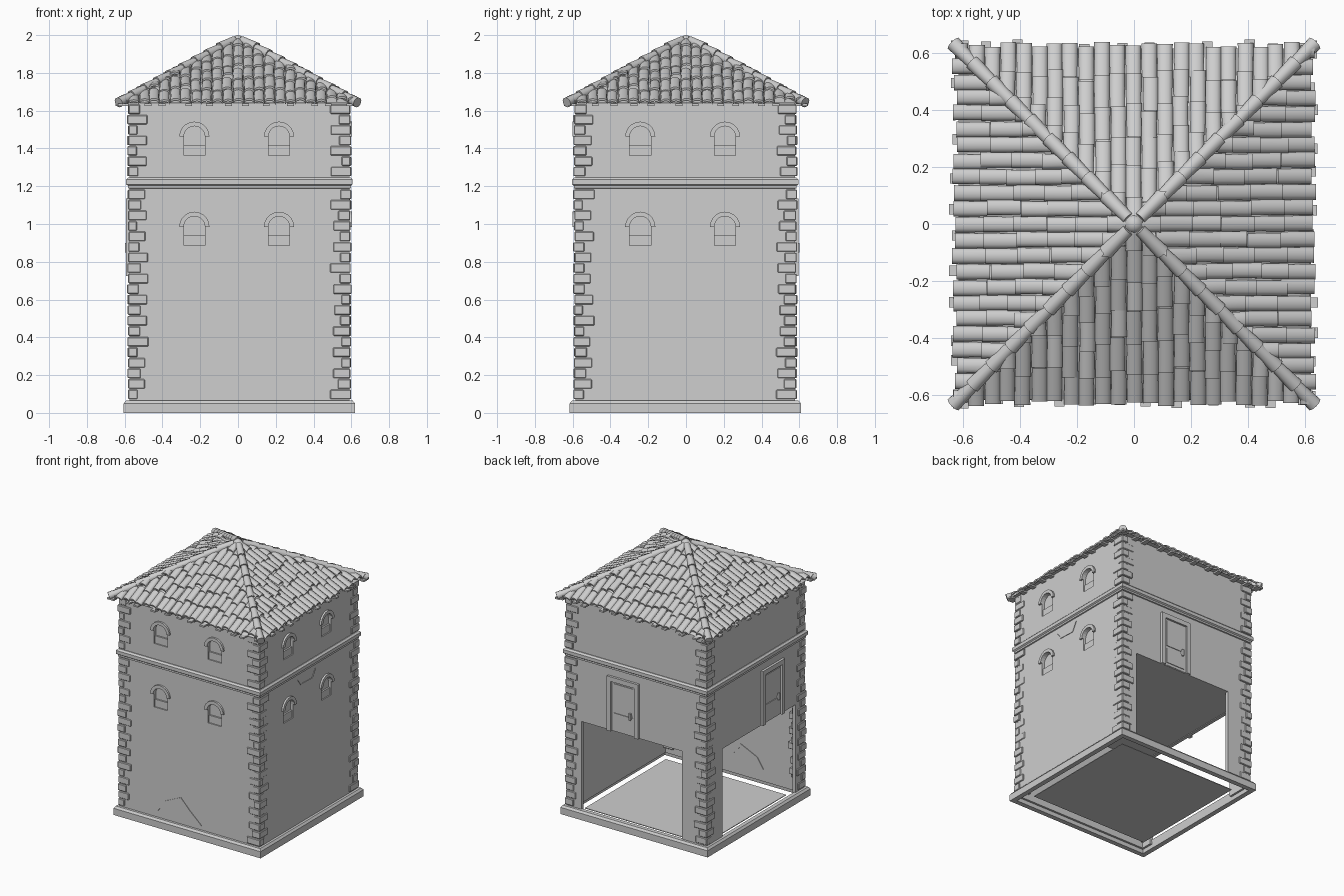
import bpy, bmesh, math, random
from mathutils import Matrix, Vector

random.seed(4)
if "Cube" in bpy.data.objects:
    bpy.data.objects.remove(bpy.data.objects["Cube"])

stone = bpy.data.materials.new("pale_grey_stone")
stone.use_nodes = True
GREY = (0.62, 0.62, 0.62, 1)
stone.diffuse_color = GREY
stone.node_tree.nodes["Principled BSDF"].inputs["Base Color"].default_value = GREY

HALF, THICK = 0.582, 0.025          # wall half width and thickness
TOWER = Matrix.Translation((0.007, -0.004, 0))
SIDES = [Matrix.Rotation(i * math.pi / 2, 4, 'Z') for i in range(4)]  # front, +x, back, -x


def finish(name, bm, place=TOWER, smooth=False):
    bmesh.ops.recalc_face_normals(bm, faces=bm.faces)
    bm.transform(place)
    mesh = bpy.data.meshes.new(name)
    bm.to_mesh(mesh)
    bm.free()
    mesh.materials.append(stone)
    ob = bpy.data.objects.new(name, mesh)
    bpy.context.collection.objects.link(ob)
    if smooth:
        bpy.ops.object.select_all(action='DESELECT')
        ob.select_set(True)
        bpy.context.view_layer.objects.active = ob
        bpy.ops.object.shade_smooth_by_angle(angle=math.radians(40))
    return ob


def box(bm, x0, x1, y0, y1, z0, z1, m=Matrix()):
    size = Matrix.Diagonal((x1 - x0, y1 - y0, z1 - z0, 1))
    mid = Matrix.Translation(((x0 + x1) / 2, (y0 + y1) / 2, (z0 + z1) / 2))
    return bmesh.ops.create_cube(bm, size=1, matrix=m @ mid @ size)["verts"]


def prism(bm, outline, y0, y1, m=Matrix()):
    # extrude an x-z outline between two depths
    a = [bm.verts.new(m @ Vector((x, y0, z))) for x, z in outline]
    b = [bm.verts.new(m @ Vector((x, y1, z))) for x, z in outline]
    bm.faces.new(a)
    bm.faces.new(b[::-1])
    for i in range(len(a)):
        j = (i + 1) % len(a)
        bm.faces.new((a[i], a[j], b[j], b[i]))


def arc(cx, cz, r, n=10):
    return [(cx + r * math.cos(math.pi * i / n), cz + r * math.sin(math.pi * i / n))
            for i in range(n + 1)]


def square_ring(bm, profile):
    # sweep a closed (half width, height) profile round the square plan
    rings = [[bm.verts.new((sx * w, sy * w, z)) for w, z in profile]
             for sx, sy in ((-1, -1), (1, -1), (1, 1), (-1, 1))]
    n = len(profile)
    for k in range(4):
        p, q = rings[k], rings[(k + 1) % 4]
        for i in range(n):
            j = (i + 1) % n
            bm.faces.new((p[i], q[i], q[j], p[j]))


# Walls: hollow square shell, cut by windows and the two ground floor openings
bm = bmesh.new()
inner = HALF - THICK
square_ring(bm, [(HALF, 0.03), (HALF, 1.65), (inner, 1.65), (inner, 0.03)])
walls = finish("walls", bm)

windows = [(side, u, z) for side in SIDES[:2] for u in (-0.238, 0.21) for z in (0.985, 1.462)]
W, DROP = 0.056, 0.1
bm = bmesh.new()
for side, u, z in windows:
    prism(bm, arc(u, z, W) + [(u - W, z - DROP), (u + W, z - DROP)], -0.65, -0.5, side)
box(bm, -0.457, 0.38, -0.7, -0.5, 0.0, 0.725, SIDES[2])
box(bm, -0.39, 0.475, -0.7, -0.5, 0.0, 0.725, SIDES[3])
cutter = finish("wall_cutter", bm)
cutter.hide_render = True
mod = walls.modifiers.new("cut", 'BOOLEAN')
mod.object = cutter
mod.solver = 'EXACT'
bpy.context.view_layer.objects.active = walls
bpy.ops.object.modifier_apply(modifier="cut")
bpy.data.objects.remove(cutter)

# Window shutters, sills and arched hoods
shutters, hoods = bmesh.new(), bmesh.new()
for side, u, z in windows:
    box(shutters, u - W, u + W, -inner - 0.004, -inner + 0.006, z - DROP, z + W, side)
    box(shutters, u - W, u + W, -inner - 0.016, -inner, z - DROP, z - 0.045, side)
    prism(hoods, arc(u, z, 0.08) + arc(u, z, W)[::-1], -HALF - 0.014, -HALF + 0.01, side)
finish("window_shutters", shutters)
finish("window_hoods", hoods)

# Base plinth and belt course
bm = bmesh.new()
square_ring(bm, [(0.612, 0), (0.612, 0.05), (0.6, 0.065), (0.57, 0.065), (0.575, 0)])
finish("base_plinth", bm)
bm = bmesh.new()
square_ring(bm, [(0.575, 1.185), (0.59, 1.19), (0.59, 1.203), (0.6, 1.21),
                 (0.6, 1.235), (0.588, 1.247), (0.575, 1.247)])
finish("belt_course", bm)

# Ground floor slab and first floor ceiling
bm = bmesh.new()
box(bm, -0.5, 0.5, -0.48, 0.48, 0.02, 0.025)
finish("ground_floor", bm)
bm = bmesh.new()
box(bm, -0.57, 0.57, -0.57, 0.57, 0.73, 0.745)
finish("upper_floor", bm)

# Corner quoins, alternately long on one face and then the other
bm = bmesh.new()
for side in SIDES:
    for low, high in ((0.07, 1.185), (1.25, 1.635)):
        rows = round((high - low) / 0.056)
        step = (high - low) / rows
        for i in range(rows):
            lx, ly = (0.09, 0.05) if i % 2 else (0.05, 0.09)
            lx += random.uniform(-0.012, 0.012)
            ly += random.uniform(-0.012, 0.012)
            out = HALF + random.uniform(0.004, 0.012)
            z = low + i * step
            vs = box(bm, -out, -HALF + lx, -out, -HALF + ly, z + 0.003, z + step - 0.003, side)
            es = {e for v in vs for e in v.link_edges}
            bmesh.ops.bevel(bm, geom=list(es), offset=0.004, segments=1, affect='EDGES')
finish("corner_quoins", bm)

# Doors over the two openings
for name, side, u in (("back_door", SIDES[2], -0.105), ("side_door", SIDES[3], 0.195)):
    bm = bmesh.new()
    f = -HALF
    for s in (-1, 1):
        a, b = sorted((u + s * 0.098, u + s * 0.13))
        box(bm, a, b, f - 0.018, f + 0.01, 0.725, 1.135, side)
    box(bm, u - 0.098, u + 0.098, f - 0.018, f + 0.01, 1.1, 1.135, side)
    box(bm, u - 0.098, u + 0.098, f - 0.003, f + 0.01, 0.73, 1.1, side)
    for z0, z1 in ((0.75, 0.865), (0.885, 1.085)):
        box(bm, u - 0.08, u + 0.08, f - 0.008, f, z0, z1, side)
    box(bm, u + 0.055, u + 0.068, f - 0.022, f, 0.85, 0.9, side)
    finish(name, bm)

# Plaster cracks
bm = bmesh.new()
cracks = ((SIDES[0], 0.022, [(-0.26, 0.12), (-0.21, 0.2), (-0.07, 0.265), (0, 0.19), (0.1, 0.1)]),
          (SIDES[1], 0.012, [(-0.13, 1.15), (-0.09, 1.105), (0.04, 1.1), (0.08, 1.16)]))
for side, wide, path in cracks:
    taper = [0.004] + [wide] * (len(path) - 2) + [0.004]
    outline = path + [(x, z - t) for (x, z), t in zip(path, taper)][::-1]
    prism(bm, outline, -HALF - 0.004, -inner + 0.004, side)
finish("plaster_cracks", bm)

# Roof: overlapping barrel tiles on one slope, trimmed at the hips, turned four ways
EAVE, PITCH, ROW = 0.63, 0.0553, 0.105


def slope(s):
    return 1.978 - 0.545 * s


def tile(bm, u, s0, s1, width, lift):
    # s0 is the upper end, s1 the raised lower end
    rows = []
    for s, rise, w in ((s0, 0, 0.92), (s1, 0.009 + lift, 1.0)):
        rows.append([bm.verts.new((u + w * width / 2 * math.cos(a), -s,
                                   slope(s) + rise + 0.017 * math.sin(a)))
                     for a in (math.pi * i / 6 for i in range(7))])
    top, low = rows
    for i in range(6):
        bm.faces.new((top[i], top[i + 1], low[i + 1], low[i]))
    lip = [bm.verts.new(v.co + Vector((0, 0.003, -0.011))) for v in low]
    for i in range(6):
        bm.faces.new((low[i], low[i + 1], lip[i + 1], lip[i]))


bm = bmesh.new()
for c in range(-12, 13):
    u = c * PITCH
    s = EAVE + random.uniform(-0.012, 0.008)
    while s > abs(u) - PITCH and s > 0:
        end = max(s - ROW - 0.012, 0)
        lift = random.choice((0, 0, 0.002, 0.004, 0.014))
        tile(bm, u + random.uniform(-0.004, 0.004), end, s, PITCH, lift)
        s -= ROW + random.uniform(-0.015, 0.015)
for n in ((1, 1, 0), (-1, 1, 0)):
    bmesh.ops.bisect_plane(bm, geom=bm.verts[:] + bm.edges[:] + bm.faces[:],
                           plane_co=(0, 0, 0), plane_no=n, clear_outer=True)
slope_mesh = bm
for name, side in zip(("front", "left", "back", "right"), SIDES):
    finish(name + "_roof_tiles", slope_mesh.copy(), side, True)
slope_mesh.free()

# Roof deck under the tiles
bm = bmesh.new()
tip = bm.verts.new((0, 0, slope(0)))
rim = [bm.verts.new(m @ Vector((-0.615, -0.615, slope(0.615) - 0.002))) for m in SIDES]
for i in range(4):
    bm.faces.new((tip, rim[i], rim[(i + 1) % 4]))
bm.faces.new(rim[::-1])
finish("roof_deck", bm, Matrix())

# Loose pan tiles poking out at the eaves
bm = bmesh.new()
for side in SIDES:
    for c in range(-11, 12, 2):
        u = (c + random.uniform(-0.4, 0.4)) * PITCH
        box(bm, u - 0.018, u + 0.018, -random.uniform(0.63, 0.648), -0.58, 1.625, 1.637, side)
finish("eave_tiles", bm, Matrix())

# Hip caps: tapered barrel tiles along each diagonal, and a small crown
bm = bmesh.new()
COUNT = 9
for side in SIDES:
    for i in range(COUNT):
        ends = [0.02 + 0.6 * i / COUNT, 0.02 + 0.6 * (i + 1) / COUNT + 0.012]
        a, b = (Vector((-s, -s, slope(s) + 0.006)) for s in ends)
        b.z += 0.004
        turn = (b - a).to_track_quat('Z', 'Y').to_matrix().to_4x4()
        bmesh.ops.create_cone(bm, cap_ends=True, segments=10, radius1=0.022, radius2=0.028,
                              depth=(b - a).length,
                              matrix=side @ Matrix.Translation((a + b) / 2) @ turn)
bmesh.ops.create_uvsphere(bm, u_segments=10, v_segments=6, radius=0.035,
                          matrix=Matrix.Translation((0, 0, 1.965)))
finish("hip_caps", bm, Matrix(), True)
